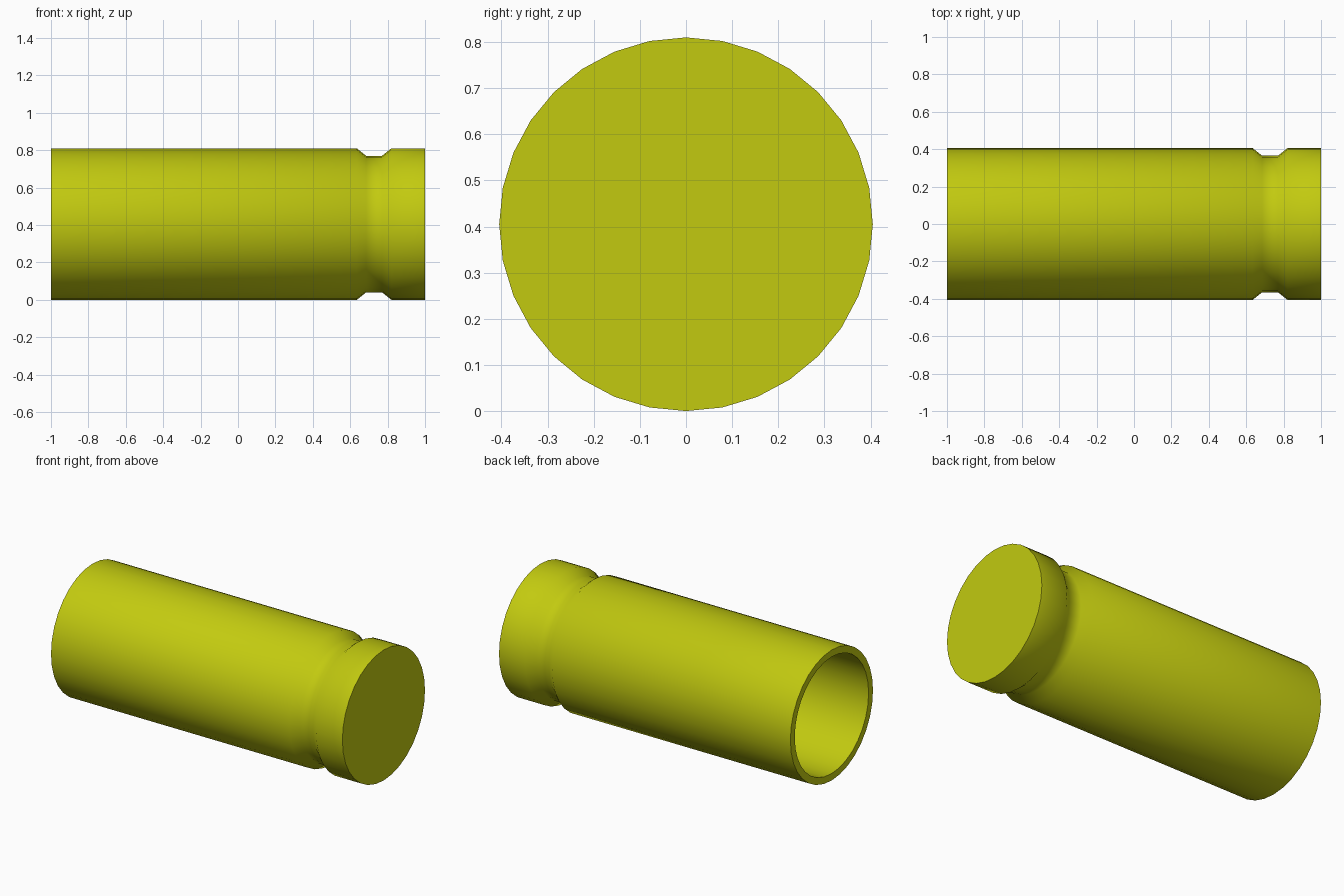
import bpy
import bmesh
from math import radians, tau
from mathutils import Matrix, Vector

SIDES = 32
RADIUS = 0.405
BORE = 0.362
GROOVE = 0.365

cube = bpy.data.objects.get("Cube")
if cube:
    bpy.data.objects.remove(cube, do_unlink=True)

# Yellow-green metal
color = (0.54, 0.59, 0.005, 1.0)
mat = bpy.data.materials.new("yellow_green")
mat.use_nodes = True
mat.diffuse_color = color
mat.node_tree.nodes["Principled BSDF"].inputs["Base Color"].default_value = color

# Profile (x, radius): bore floor, bore wall, rim, body, groove, base
profile = [
    (0.60, BORE), (-1.0, BORE),
    (-1.0, RADIUS), (0.635, RADIUS),
    (0.685, GROOVE), (0.77, GROOVE),
    (0.82, RADIUS), (1.0, RADIUS),
]


def lathe_x(name, points):
    """Turn a profile around the x axis and close both ends."""
    bm = bmesh.new()
    rings = []
    for x, r in points:
        ring = []
        for i in range(SIDES):
            turn = Matrix.Rotation(tau * i / SIDES, 3, "X")
            ring.append(bm.verts.new(turn @ Vector((x, 0, r))))
        rings.append(ring)
    for a, b in zip(rings, rings[1:]):
        for i in range(SIDES):
            j = (i + 1) % SIDES
            bm.faces.new((a[i], a[j], b[j], b[i]))
    bm.faces.new(rings[0])
    bm.faces.new(rings[-1])
    bmesh.ops.recalc_face_normals(bm, faces=bm.faces)
    mesh = bpy.data.meshes.new(name)
    bm.to_mesh(mesh)
    bm.free()
    obj = bpy.data.objects.new(name, mesh)
    bpy.context.collection.objects.link(obj)
    return obj


# Hollow casing lying along x, open end at -x
casing = lathe_x("casing", profile)
casing.location.z = RADIUS
casing.data.materials.append(mat)

bpy.ops.object.select_all(action="DESELECT")
casing.select_set(True)
bpy.context.view_layer.objects.active = casing
bpy.ops.object.shade_smooth_by_angle(angle=radians(60))
